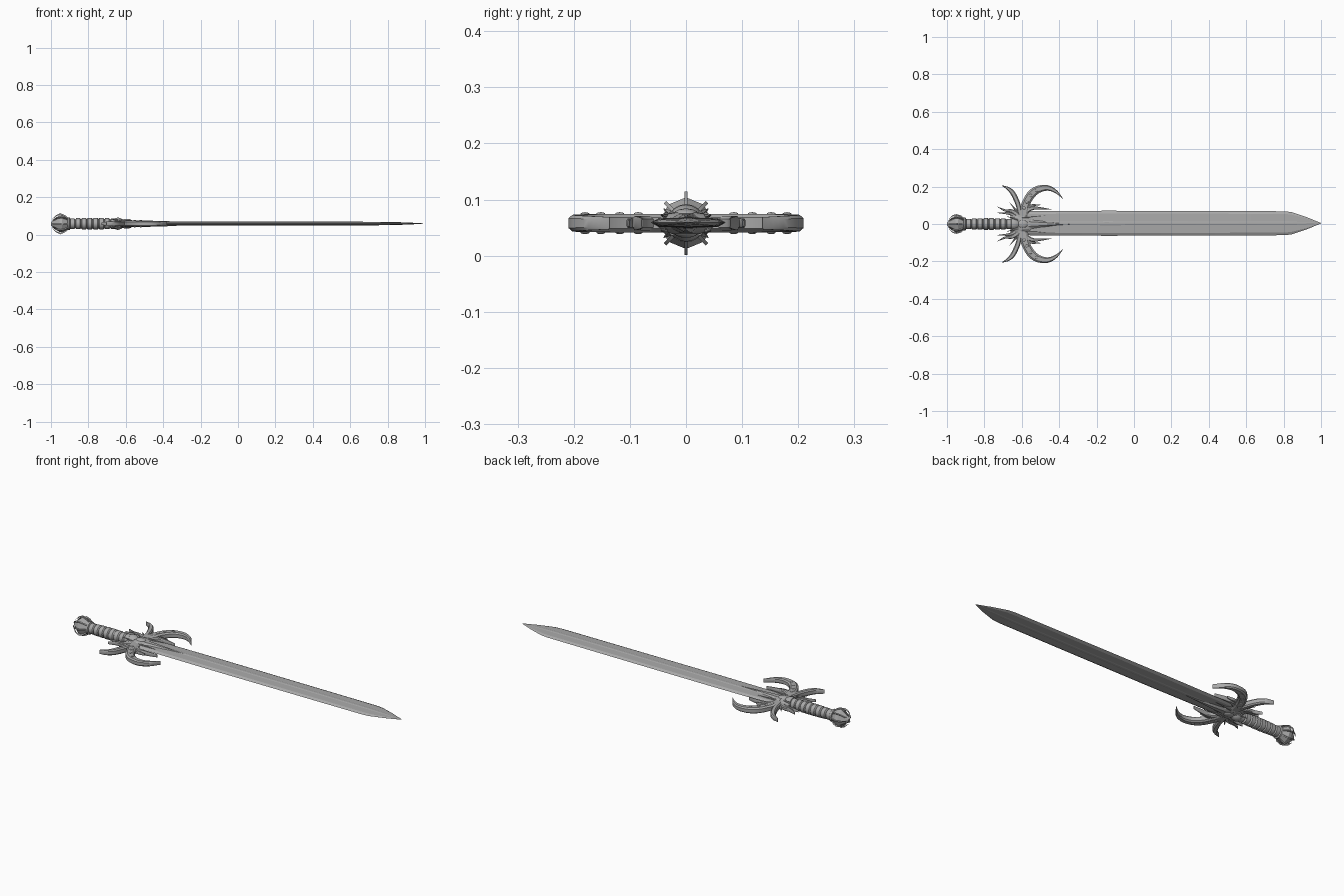
import bpy, bmesh, math
from mathutils import Vector, Matrix

if "Cube" in bpy.data.objects:
    bpy.data.objects.remove(bpy.data.objects["Cube"])

CZ = 0.058   # height of the sword's axis

steel = bpy.data.materials.new("grey steel")
steel.diffuse_color = (0.40, 0.40, 0.40, 1)
steel.use_nodes = True
steel.node_tree.nodes["Principled BSDF"].inputs["Base Color"].default_value = steel.diffuse_color


def finish(bm, name, angle=30):
    bmesh.ops.recalc_face_normals(bm, faces=bm.faces)
    me = bpy.data.meshes.new(name)
    bm.to_mesh(me)
    bm.free()
    me.materials.append(steel)
    ob = bpy.data.objects.new(name, me)
    bpy.context.collection.objects.link(ob)
    bpy.ops.object.select_all(action='DESELECT')
    ob.select_set(True)
    bpy.context.view_layer.objects.active = ob
    bpy.ops.object.shade_smooth_by_angle(angle=math.radians(angle))
    return ob


def loft(rings, name, angle=30):
    """Skin a list of equal-length closed rings and cap both ends."""
    bm = bmesh.new()
    vs = [[bm.verts.new(p) for p in r] for r in rings]
    n = len(vs[0])
    for a, b in zip(vs, vs[1:]):
        for i in range(n):
            bm.faces.new((a[i], a[(i + 1) % n], b[(i + 1) % n], b[i]))
    bm.faces.new(vs[0])
    bm.faces.new(vs[-1])
    bmesh.ops.remove_doubles(bm, verts=bm.verts, dist=1e-5)
    return finish(bm, name, angle)


def lathe(profile, name, sides=20, angle=30):
    """Turn (x, radius) pairs around the sword's axis."""
    return loft([[(x, r * math.cos(t), CZ + r * math.sin(t))
                  for t in (2 * math.pi * i / sides for i in range(sides))]
                 for x, r in profile], name, angle)


def smooth_path(pts, steps=5):
    """Catmull-Rom curve through points of any dimension."""
    p = [Vector(q) for q in pts]
    p = [2 * p[0] - p[1]] + p + [2 * p[-1] - p[-2]]
    out = []
    for a, b, c, d in zip(p, p[1:], p[2:], p[3:]):
        for k in range(steps):
            t = k / steps
            out.append(0.5 * (2 * b + (c - a) * t + (2 * a - 5 * b + 4 * c - d) * t * t
                              + (3 * b - a - 3 * c + d) * t ** 3))
    return out + [p[-2]]


def horn(pts, name, half_h, s, z=0.0):
    """Flat tapering horn: pts are (x, y, width); s mirrors it across y."""
    path = smooth_path(pts)
    rings = []
    for i, p in enumerate(path):
        d = (path[min(i + 1, len(path) - 1)] - path[max(i - 1, 0)]).xy.normalized()
        n = Vector((-d.y, d.x)) * max(p.z, 0.002) / 2
        h = half_h * (1 - 0.35 * (i / (len(path) - 1)) ** 3)
        rings.append([(p.x + n.x * u, s * (p.y + n.y * u), CZ + z + h * v)
                      for u, v in ((1, .6), (.6, 1), (-.6, 1), (-1, .6),
                                   (-1, -.6), (-.6, -1), (.6, -1), (1, -.6))])
    return loft(rings, name)


def spike(a, b, r, name, sides=6):
    a, b = Vector(a), Vector(b)
    bm = bmesh.new()
    bmesh.ops.create_cone(bm, cap_ends=True, segments=sides, radius1=r, radius2=0.0005,
                          depth=(b - a).length)
    rot = (b - a).to_track_quat('Z', 'Y').to_matrix().to_4x4()
    bmesh.ops.transform(bm, verts=bm.verts, matrix=Matrix.Translation((a + b) / 2) @ rot)
    return finish(bm, name)


def ellipsoid(c, size, name):
    bm = bmesh.new()
    bmesh.ops.create_uvsphere(bm, u_segments=20, v_segments=10, radius=1)
    bmesh.ops.scale(bm, vec=size, verts=bm.verts)
    bmesh.ops.translate(bm, vec=c, verts=bm.verts)
    return finish(bm, name, 40)


# Blade: bevelled edges, flat cheeks, raised central rib
half = [(1, 0), (.78, .72), (.16, .85), (.08, 1.0)]
section = (half + [(-y, z) for y, z in reversed(half)]
           + [(-y, -z) for y, z in half[1:]] + [(y, -z) for y, z in reversed(half[1:])])
blade = []
for x, w, t in ((-.66, .05, .011), (-.58, .064, .011), (-.15, .067, .011), (.55, .065, .010),
                (.80, .064, .009), (.84, .060, .008), (.92, .034, .005), (1.0, .001, .0005)):
    blade.append([(x, .004 + w * y, CZ + .001 + t * z) for y, z in section])
loft(blade, "blade", 12)

# Grip with wrapped bands
grip = [(-.905, .020)]
bands = 8
for i in range(bands):
    x0 = -.90 + i * .031
    r = .028 + .003 * math.sin(math.pi * i / (bands - 1))
    grip += [(x0, r - .005), (x0 + .004, r), (x0 + .025, r), (x0 + .030, r - .005)]
lathe(grip + [(-.645, .022)], "grip")
lathe([(-.66, .022), (-.655, .031), (-.64, .033), (-.625, .028), (-.60, .012)], "collar")

# Pommel: faceted bulb with fins and claws
lathe([(-1.0, .007), (-.985, .022), (-.955, .044), (-.94, .046), (-.915, .032), (-.895, .022)],
      "pommel", 8, 20)
lathe([(-.915, .024), (-.91, .034), (-.90, .034), (-.895, .024)], "pommel_ring")
for k in range(8):
    t = k * math.pi / 4
    top = .0565 if k % 4 == 2 else .053
    rad = Vector((0, math.cos(t), math.sin(t)))
    side = Vector((0, -math.sin(t), math.cos(t))) * .003
    rings = []
    for x, r, w in ((-.905, .030, .004), (-.925, .046, .005), (-.95, top, .005),
                    (-.972, .046, .004), (-.992, .026, .001)):
        c = Vector((x, 0, CZ)) + rad * r
        rings.append([c + side, c - side, c - side - rad * w * 1.6, c + side - rad * w * 1.6])
    loft(rings, "pommel_claw")

# Guard core
ellipsoid((-.60, 0, CZ), (.065, .062, .021), "guard_core")
for v in (1, -1):
    ellipsoid((-.595, 0, CZ + v * .016), (.028, .022, .010), "guard_boss")
    # tongue lying along the blade
    loft([[(x, w * y, CZ + v * h) for y, h in ((-1, .006), (-.4, t), (.4, t), (1, .006))]
          for x, w, t in ((-.58, .034, .018), (-.50, .022, .017), (-.42, .010, .015),
                          (-.33, .001, .012))], "blade_tongue")

for s in (1, -1):
    # great crescent horns
    horn([(-.60, .03, .06), (-.59, .07, .05), (-.575, .115, .045), (-.55, .157, .045),
          (-.515, .184, .040), (-.465, .193, .030), (-.42, .175, .018), (-.38, .136, .002)],
         "crescent_horn", .0165, s)
    # swept-back horns
    horn([(-.60, .03, .03), (-.612, .07, .026), (-.622, .11, .026), (-.645, .160, .026),
          (-.67, .188, .018), (-.705, .205, .003)], "back_horn", .0165, s)
    # studs and triangular notches along the crescent's faces
    for v in (1, -1):
        for x, y in ((-.588, .085), (-.573, .118), (-.552, .152), (-.520, .180)):
            ellipsoid((x, s * y, CZ + v * .0165), (.008, .008, .003), "horn_stud")
    # small thorns around the guard
    horn([(-.61, .04, .03), (-.65, .068, .020), (-.69, .073, .012), (-.73, .092, .002)],
         "back_thorn", .011, s)
    horn([(-.62, .03, .026), (-.66, .054, .016), (-.73, .060, .002)], "low_back_thorn", .010, s)
    horn([(-.60, .05, .03), (-.55, .083, .022), (-.50, .084, .012), (-.44, .078, .002)],
         "front_thorn", .013, s)
    horn([(-.585, .07, .024), (-.55, .098, .014), (-.50, .102, .002)], "upper_front_thorn", .009, s)
    spike((-.62, s * .06, CZ), (-.665, s * .115, CZ), .010, "side_thorn")
    for v in (1, -1):
        # thorns resting on the blade faces
        spike((-.60, s * .035, CZ + v * .013), (-.47, s * .045, CZ + v * .014), .007, "blade_thorn")
        spike((-.62, s * .025, CZ + v * .014), (-.68, s * .040, CZ + v * .026), .008, "collar_thorn")
